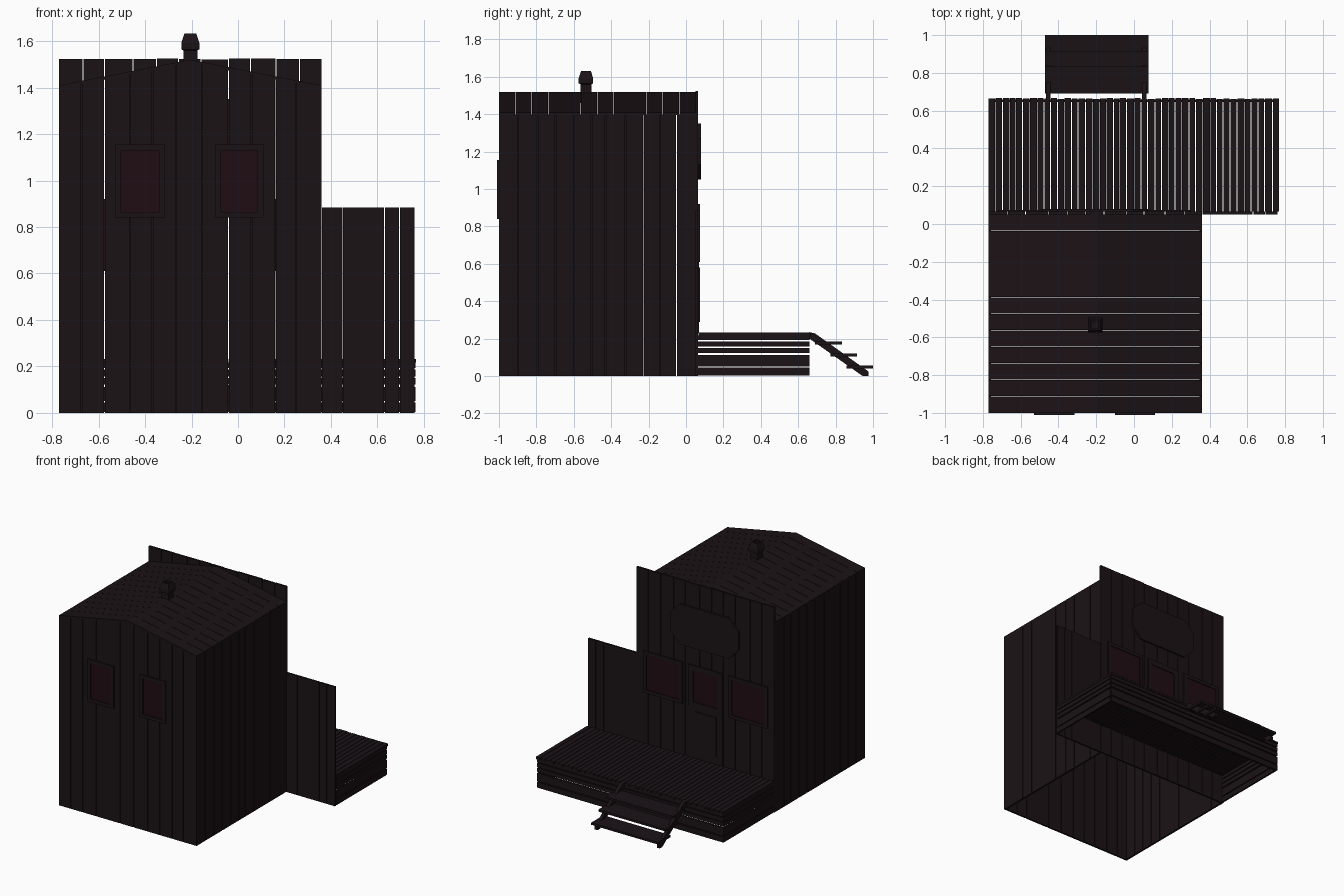
import bpy, bmesh, math, random

if "Cube" in bpy.data.objects:
    bpy.data.objects.remove(bpy.data.objects["Cube"])
random.seed(4)

XL, XR, YB, YF = -0.77, 0.36, -1.0, 0.065   # building footprint
XC, EAVE, RIDGE, T = -0.205, 1.41, 1.52, 0.014


def material(name, rgb):
    m = bpy.data.materials.new(name)
    m.diffuse_color = (*rgb, 1)
    m.use_nodes = True
    m.node_tree.nodes["Principled BSDF"].inputs["Base Color"].default_value = m.diffuse_color
    return m


WOOD = material("dark_wood", (0.011, 0.006, 0.008))
GLASS = material("dark_red_glass", (0.014, 0.004, 0.007))


def finish(bm, name, mat=WOOD):
    bmesh.ops.recalc_face_normals(bm, faces=bm.faces)
    me = bpy.data.meshes.new(name)
    bm.to_mesh(me)
    bm.free()
    ob = bpy.data.objects.new(name, me)
    me.materials.append(mat)
    bpy.context.collection.objects.link(ob)
    return ob


def prism(bm, pts, axis, a, b):
    """Extrude a 2D profile from a to b along the given axis."""
    def place(p, t):
        return {'x': (t, *p), 'y': (p[0], t, p[1]), 'z': (*p, t)}[axis]
    lo = [bm.verts.new(place(p, a)) for p in pts]
    hi = [bm.verts.new(place(p, b)) for p in pts]
    bm.faces.new(lo)
    bm.faces.new(hi[::-1])
    n = len(pts)
    for i in range(n):
        bm.faces.new((lo[i], lo[(i + 1) % n], hi[(i + 1) % n], hi[i]))


def rect(x0, x1, z0, z1):
    return [(x0, z0), (x1, z0), (x1, z1), (x0, z1)]


def box(bm, x0, x1, y0, y1, z0, z1):
    prism(bm, rect(x0, x1, y0, y1), 'z', z0, z1)


def strips(a, b, n, gap, jitter=0.0):
    """Split a..b into n boards with thin gaps and slightly uneven widths."""
    step = (b - a) / n
    cuts = [a] + [a + i * step + random.uniform(-jitter, jitter) for i in range(1, n)] + [b]
    return [(cuts[i] + (gap / 2 if i else 0), cuts[i + 1] - (gap / 2 if i < n - 1 else 0))
            for i in range(n)]


def roof_z(x):
    return RIDGE - (RIDGE - EAVE) * abs(x - XC) / (XR - XC)


# rear gable wall
bm = bmesh.new()
for a, b in strips(XL, XR, 11, 0.004, 0.012):
    top = [(b, roof_z(b) - 0.012)]
    if a < XC < b:
        top.append((XC, RIDGE - 0.012))
    top.append((a, roof_z(a) - 0.012))
    prism(bm, [(a, 0), (b, 0)] + top, 'y', YB, YB + T)
finish(bm, "rear_gable_wall")

# side walls
for name, x0 in (("left_wall", XL), ("right_wall", XR - T)):
    bm = bmesh.new()
    for a, b in strips(YB + T, YF - T, 11, 0.004, 0.012):
        box(bm, x0, x0 + T, a, b, 0, EAVE - 0.012)
    finish(bm, name)

# tall flat facade
bm = bmesh.new()
for a, b in strips(XL, XR, 11, 0.004, 0.012):
    box(bm, a, b, YF - T, YF, 0, 1.525 - random.uniform(0, 0.004))
finish(bm, "facade_wall")

# low side fence
bm = bmesh.new()
for a, b in ((0.362, 0.45), (0.451, 0.54), (0.541, 0.628), (0.632, 0.693), (0.697, 0.76)):
    box(bm, a, b, YF - T, YF, 0, 0.885)
finish(bm, "side_fence")

# roof boards, both slopes
bm = bmesh.new()
for a, b in strips(YB, YF - T, 12, 0.002):
    for xe in (XL, XR):
        prism(bm, [(xe, EAVE), (XC, RIDGE), (XC, RIDGE - T), (xe, EAVE - T)], 'y', a, b)
finish(bm, "roof_boards")

# chimney: stacked square rings
bm = bmesh.new()
rings = []
for z, r in ((1.46, .03), (1.56, .03), (1.565, .039), (1.592, .039), (1.632, .026), (1.632, .018), (1.61, .018)):
    rings.append([bm.verts.new((XC + sx * r, -0.535 + sy * r, z))
                  for sx, sy in ((-1, -1), (1, -1), (1, 1), (-1, 1))])
for lo, hi in zip(rings, rings[1:]):
    for i in range(4):
        bm.faces.new((lo[i], lo[(i + 1) % 4], hi[(i + 1) % 4], hi[i]))
bm.faces.new(rings[0][::-1])
bm.faces.new(rings[-1])
finish(bm, "chimney")


def window(name, x0, x1, z0, z1, y, out, w=0.025):
    """Framed pane; out is +1 or -1 for the side it faces."""
    bm = bmesh.new()
    y1 = y + out * 0.01
    for r in ((x0, x1, z0, z0 + w), (x0, x1, z1 - w, z1),
              (x0, x0 + w, z0 + w, z1 - w), (x1 - w, x1, z0 + w, z1 - w)):
        prism(bm, rect(*r), 'y', min(y, y1), max(y, y1))
    finish(bm, name + "_frame")
    bm = bmesh.new()
    y1 = y + out * 0.003
    prism(bm, rect(x0 + w, x1 - w, z0 + w, z1 - w), 'y', min(y, y1), max(y, y1))
    finish(bm, name + "_glass", GLASS)


# rear windows, facade windows and door window
window("rear_window_left", -0.53, -0.315, 0.84, 1.155, YB, -1)
window("rear_window_right", -0.10, 0.11, 0.84, 1.155, YB, -1)
window("facade_window_right", -0.02, 0.30, 0.61, 0.92, YF, 1)
window("facade_window_left", -0.72, -0.40, 0.61, 0.92, YF, 1)
window("door_window", -0.35, -0.07, 0.61, 0.92, YF, 1, 0.04)

# door leaf with raised panel
bm = bmesh.new()
box(bm, -0.35, -0.07, YF, YF + 0.004, 0.23, 0.61)
box(bm, -0.30, -0.12, YF, YF + 0.01, 0.29, 0.58)
finish(bm, "door")

# blank sign board with clipped corners
w, c = 0.28, 0.08
bm = bmesh.new()
prism(bm, [(XC + x, z) for x, z in (
    (-w + c, 1.05), (w - c, 1.05), (w, 1.05 + c), (w, 1.35 - c),
    (w - c, 1.35), (-w + c, 1.35), (-w, 1.35 - c), (-w, 1.05 + c))], 'y', YF, YF + 0.014)
finish(bm, "sign_board")

# porch deck planks
bm = bmesh.new()
for a, b in strips(XL, 0.767, 42, 0.004, 0.003):
    box(bm, a, b, YF + 0.002, 0.668 - random.uniform(0, 0.006), 0.216, 0.233)
finish(bm, "porch_deck")

# porch skirt boards on three sides
bm = bmesh.new()
for z0, z1 in ((0.004, 0.045), (0.052, 0.112), (0.122, 0.150), (0.157, 0.186), (0.193, 0.216)):
    box(bm, XL, 0.76, 0.645, 0.66, z0, z1)
    for x0 in (XL, 0.752):
        box(bm, x0, x0 + 0.012, YF, 0.645, z0, z1)
finish(bm, "porch_skirt")

# steps: stringers and treads
bm = bmesh.new()
for x in (-0.455, 0.055):
    prism(bm, [(0.66, 0.2), (0.66, 0.235), (0.69, 0.228), (0.975, 0.025), (0.975, 0), (0.945, 0)],
          'x', x - 0.012, x + 0.012)
finish(bm, "step_stringers")
bm = bmesh.new()
for y0, z in ((0.69, 0.17), (0.772, 0.105), (0.857, 0.04)):
    box(bm, -0.472, 0.078, y0, y0 + 0.143, z, z + 0.016)
finish(bm, "step_treads")
